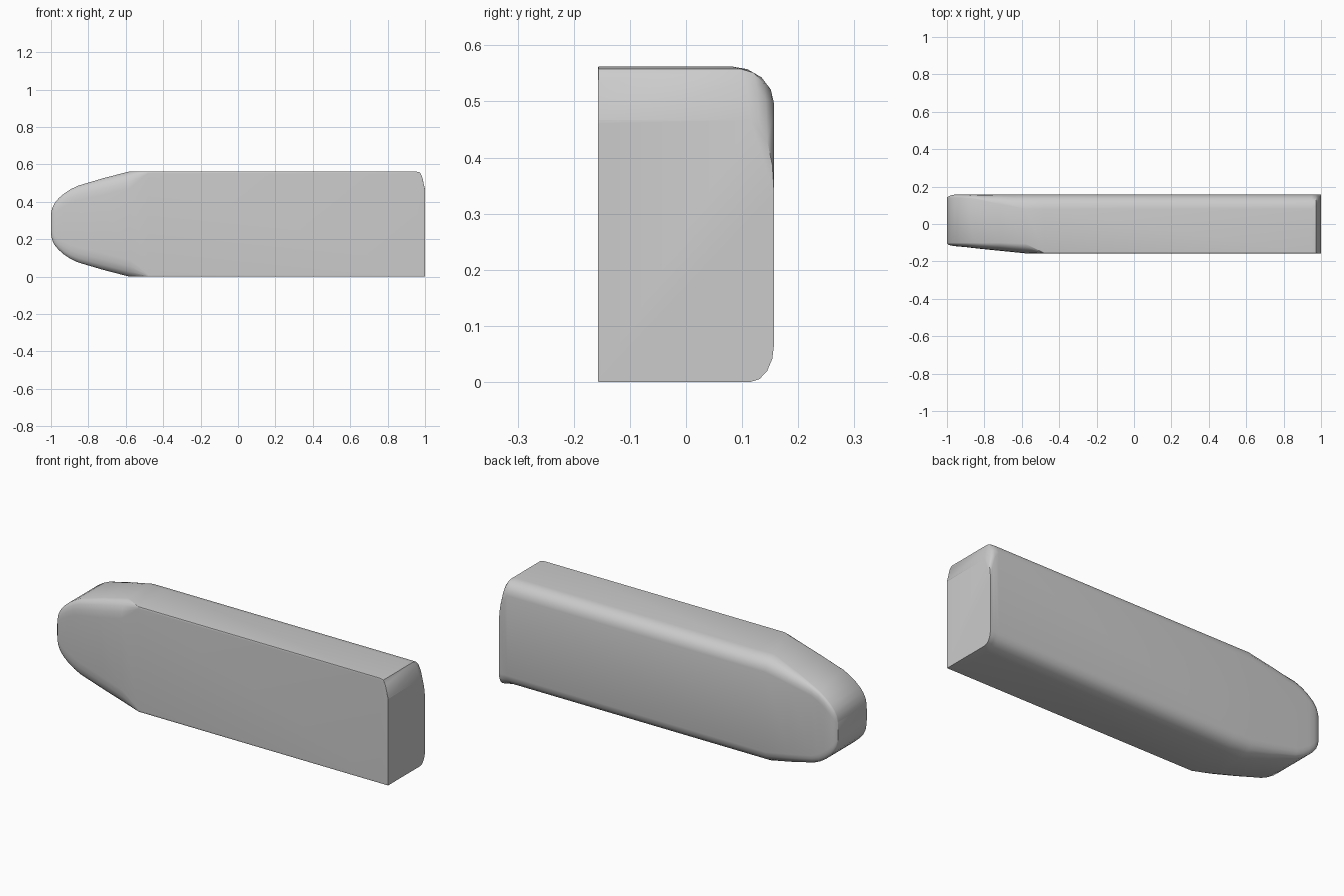
import bpy, bmesh, math

if "Cube" in bpy.data.objects:
    bpy.data.objects.remove(bpy.data.objects["Cube"])

BACK = 0.157
MID = 0.28125


def section(x, zb, zt, y_edge, y_front, dip, y_back, rx, rz_low, rz_top):
    """Closed ring in the yz plane: softened front corners, rounded back corners."""
    n = 5
    angles = [i * math.pi / 2 / (n - 1) for i in range(n)]
    front = lambda a: y_edge + (y_front - y_edge) * math.sin(a)
    back = lambda a: y_back - rx * (1 - math.sin(a))
    ring = [(front(a), zt - dip * (1 - math.cos(a))) for a in angles]
    ring += [(front(a), zb + dip * (1 - math.cos(a))) for a in reversed(angles)]
    ring += [(back(a), zb + rz_low * (1 - math.cos(a))) for a in angles]
    ring += [(back(a), zt - rz_top * (1 - math.cos(a))) for a in reversed(angles)]
    return [(x, y, z) for y, z in ring]


def nose(x, h, y_edge, y_front, dip, y_back, rx, rz):
    return section(x, MID - h, MID + h, y_edge, y_front, dip, y_back, rx, rz, rz)


# Rounded nose, then straight body, then rounded upper tail corner
rings = [
    nose(-1.0, 0.055, -0.098, -0.104, 0.03, 0.14, 0.003, 0.02),
    nose(-0.993, 0.087, -0.1, -0.111, 0.045, 0.147, 0.008, 0.035),
    nose(-0.98, 0.113, -0.1, -0.115, 0.055, 0.153, 0.012, 0.042),
    nose(-0.96, 0.137, -0.1, -0.118, 0.06, BACK, 0.015, 0.045),
    nose(-0.93, 0.163, -0.1, -0.121, 0.07, BACK, 0.016, 0.045),
    nose(-0.895, 0.186, -0.1, -0.124, 0.075, BACK, 0.018, 0.045),
    nose(-0.855, 0.205, -0.1, -0.129, 0.08, BACK, 0.022, 0.045),
    nose(-0.72, 0.245, -0.1, -0.143, 0.09, BACK, 0.05, 0.057),
    nose(-0.58, MID, -0.105, -0.157, 0.09, BACK, 0.077, 0.067),
    nose(-0.48, MID, -0.156, -0.157, 0.01, BACK, 0.077, 0.067),
]
for x, top, rx, rz in [(0.95, 0.5625, 0.077, 0.067), (0.972, 0.558, 0.06, 0.09),
                       (0.984, 0.535, 0.05, 0.11), (1.0, 0.467, 0.042, 0.13)]:
    rings.append(section(x, 0, top, -0.156, -0.157, 0.01, BACK, rx, 0.067, rz))

# Skin the rings and close both ends
bm = bmesh.new()
loops = [[bm.verts.new(p) for p in ring] for ring in rings]
for a, b in zip(loops, loops[1:]):
    for i in range(len(a)):
        j = (i + 1) % len(a)
        bm.faces.new((a[i], a[j], b[j], b[i]))
bm.faces.new(loops[0])
bm.faces.new(loops[-1])
bmesh.ops.recalc_face_normals(bm, faces=bm.faces[:])
mesh = bpy.data.meshes.new("rounded_bar")
bm.to_mesh(mesh)
bm.free()

bar = bpy.data.objects.new("rounded_bar", mesh)
bpy.context.collection.objects.link(bar)
bpy.context.view_layer.objects.active = bar
bar.select_set(True)
bpy.ops.object.shade_smooth_by_angle(angle=math.radians(35))
